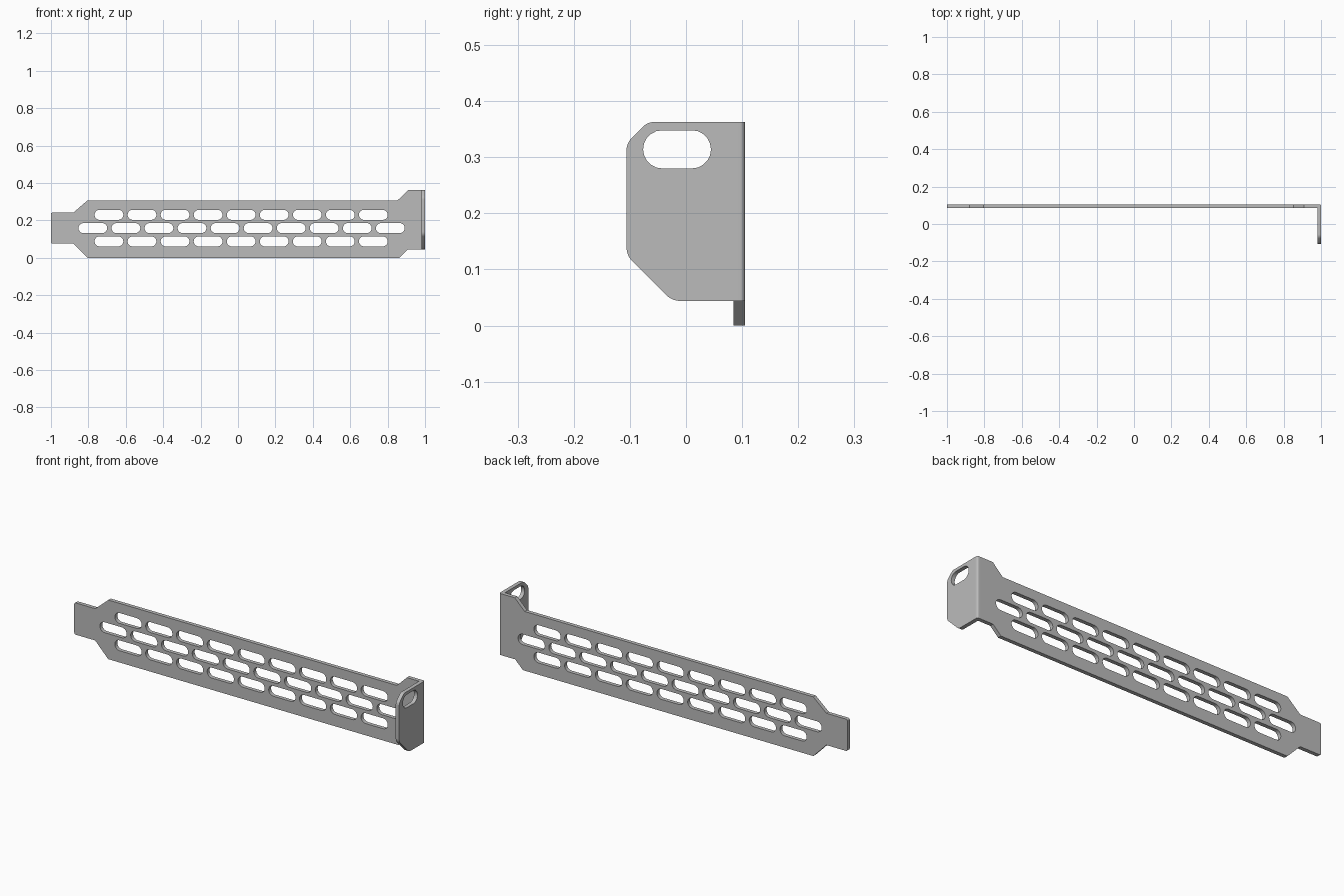
import bpy
from math import cos, sin, pi, tan
from mathutils import Matrix, Vector

cube = bpy.data.objects.get("Cube")
if cube:
    bpy.data.objects.remove(cube, do_unlink=True)

THICK = 0.02
BACK = 0.105      # rear surface of the long plate
TOP, LOW = 0.363, 0.044

steel = bpy.data.materials.new("brushed grey steel")
steel.use_nodes = True
GREY = (0.5, 0.5, 0.5, 1)
steel.diffuse_color = GREY
steel.node_tree.nodes["Principled BSDF"].inputs["Base Color"].default_value = GREY


def rounded(corners, steps=6):
    """Replace each (x, y, radius) corner with a tangent arc."""
    out = []
    for i, (x, y, r) in enumerate(corners):
        p = Vector((x, y))
        if not r:
            out.append(p)
            continue
        a = (Vector(corners[i - 1][:2]) - p).normalized()
        b = (Vector(corners[(i + 1) % len(corners)][:2]) - p).normalized()
        half = a.angle(b) / 2
        centre = p + (a + b).normalized() * r / sin(half)
        start = p + a * r / tan(half) - centre
        sweep = start.angle_signed(p + b * r / tan(half) - centre)
        for k in range(steps + 1):
            t = -sweep * k / steps
            out.append(centre + Matrix.Rotation(t, 2) @ start)
    return out


def slot(cx, cy, length, height, steps=10):
    """Outline of a round-ended slot."""
    r = height / 2
    pts = []
    for side in (1, -1):
        for k in range(steps + 1):
            t = -pi / 2 + pi * k / steps
            pts.append(Vector((cx + side * (length / 2 - r + r * cos(t)),
                               cy + side * r * sin(t))))
    return pts


def sheet(name, loops, depth, matrix):
    """Fill an outline with holes, extrude it and place it as a mesh."""
    curve = bpy.data.curves.new(name, "CURVE")
    curve.dimensions = "2D"
    curve.fill_mode = "BOTH"
    curve.extrude = depth / 2
    for loop in loops:
        spline = curve.splines.new("POLY")
        spline.points.add(len(loop) - 1)
        for point, co in zip(spline.points, loop):
            point.co = (co.x, co.y, 0, 1)
        spline.use_cyclic_u = True
    temp = bpy.data.objects.new(name + " outline", curve)
    bpy.context.collection.objects.link(temp)
    mesh = bpy.data.meshes.new_from_object(
        temp.evaluated_get(bpy.context.evaluated_depsgraph_get()))
    bpy.data.objects.remove(temp, do_unlink=True)
    mesh.transform(matrix)
    mesh.materials.clear()
    mesh.materials.append(steel)
    obj = bpy.data.objects.new(name, mesh)
    bpy.context.collection.objects.link(obj)
    bpy.ops.object.select_all(action="DESELECT")
    obj.select_set(True)
    bpy.context.view_layer.objects.active = obj
    bpy.ops.object.shade_smooth_by_angle(angle=pi / 6)
    return obj


# Long vented plate, drawn in x-z
plate = rounded([
    (-1, 0.077, 0.008), (-0.88, 0.077, 0), (-0.805, 0, 0), (0.863, 0, 0),
    (0.908, LOW, 0), (1 - THICK, LOW, 0), (1 - THICK, TOP, 0), (0.91, TOP, 0),
    (0.853, 0.307, 0), (-0.805, 0.307, 0), (-0.88, 0.242, 0), (-1, 0.242, 0.008)])
vents = []
for z, first, count in ((0.23, -0.69, 9), (0.159, -0.776, 10), (0.088, -0.69, 9)):
    vents += [slot(first + 0.1767 * i, z, 0.154, 0.054) for i in range(count)]
upright = Matrix.Rotation(pi / 2, 4, "X")
sheet("vented_plate", [plate] + vents, THICK,
      Matrix.Translation((0, BACK - THICK / 2, 0)) @ upright)

# Mounting flange with its screw slot, drawn in y-z
inner = BACK - THICK
flange = rounded([
    (-0.106, 0.125, 0.035), (-0.025, LOW, 0.035), (inner, LOW, 0),
    (inner, TOP, 0), (-0.068, TOP, 0.03), (-0.106, 0.325, 0.03)])
sheet("mounting_flange", [flange, slot(-0.016, 0.314, 0.121, 0.068)], THICK,
      Matrix.Translation((1 - THICK / 2, 0, 0))
      @ Matrix.Rotation(pi / 2, 4, "Z") @ upright)

# Rounded bend joining plate and flange, drawn in x-y
bend = rounded([(1 - THICK, inner, 0), (1, inner, 0), (1, BACK, 0.009),
                (1 - THICK, BACK, 0)])
sheet("corner_bend", [bend], TOP - LOW,
      Matrix.Translation((0, 0, (TOP + LOW) / 2)))
